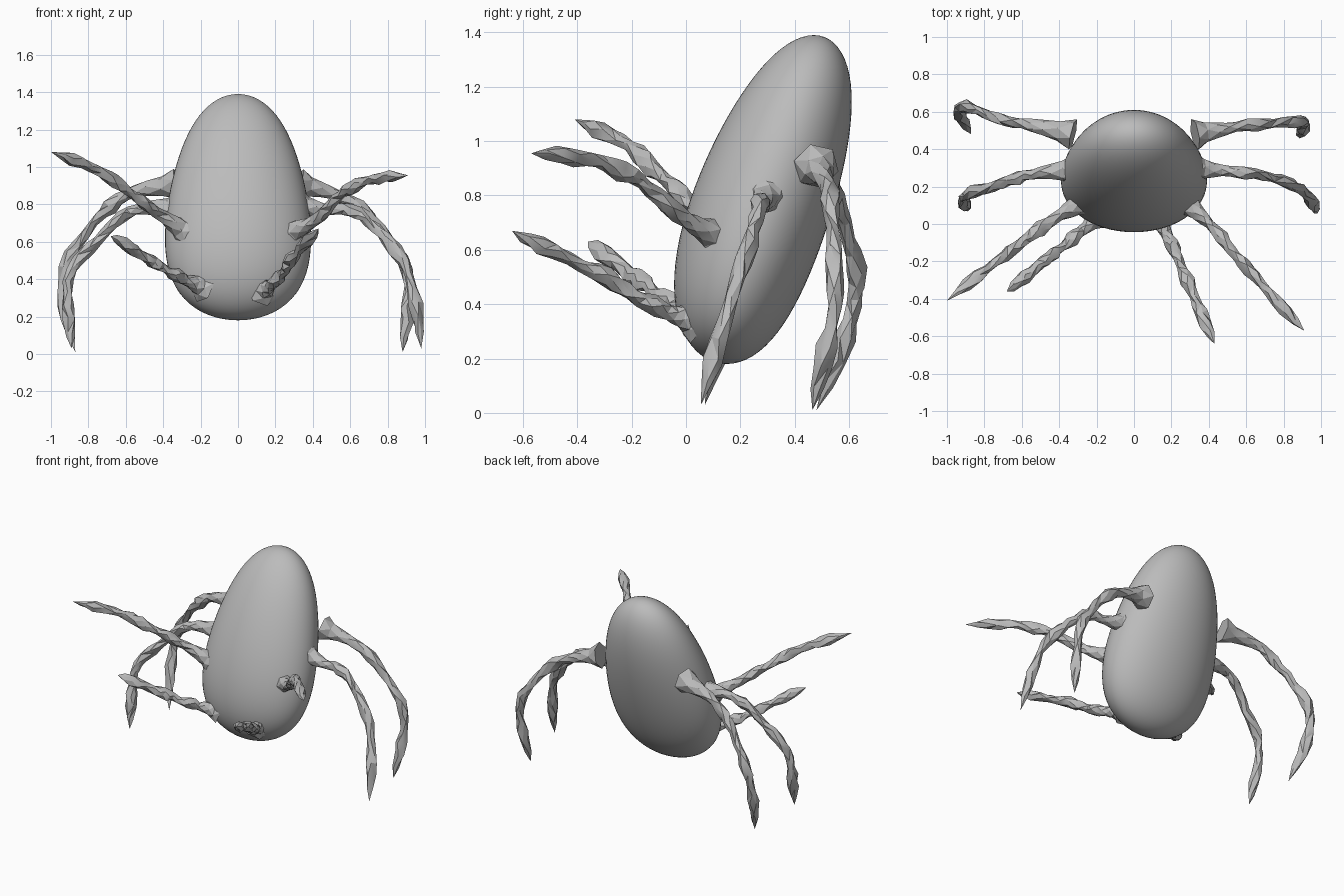
import bpy, bmesh, math, random
from mathutils import Vector

if "Cube" in bpy.data.objects:
    bpy.data.objects.remove(bpy.data.objects["Cube"])

random.seed(4)
grey = bpy.data.materials.new("plain grey")
grey.diffuse_color = (0.5, 0.5, 0.5, 1)
grey.use_nodes = True
grey.node_tree.nodes["Principled BSDF"].inputs["Base Color"].default_value = grey.diffuse_color


def finish(name, bm, angle):
    bmesh.ops.recalc_face_normals(bm, faces=bm.faces)
    me = bpy.data.meshes.new(name)
    bm.to_mesh(me)
    bm.free()
    me.materials.append(grey)
    ob = bpy.data.objects.new(name, me)
    bpy.context.collection.objects.link(ob)
    bpy.ops.object.select_all(action='DESELECT')
    ob.select_set(True)
    bpy.context.view_layer.objects.active = ob
    bpy.ops.object.shade_smooth_by_angle(angle=math.radians(angle))


def loft(bm, rings, start, end):
    """Skin a list of rings and close both ends with a point."""
    loops = [[bm.verts.new(p) for p in r] for r in rings]
    n = len(loops[0])
    for a, b in zip(loops, loops[1:]):
        for i in range(n):
            bm.faces.new((a[i], a[(i + 1) % n], b[(i + 1) % n], b[i]))
    for loop, point in ((loops[0], start), (loops[-1], end)):
        v = bm.verts.new(point)
        for i in range(n):
            bm.faces.new((loop[i], loop[(i + 1) % n], v))


# Body: leaning egg, broader near the bottom
def body_centre(s):
    return Vector((0, 0.31 + 0.16 * s - 0.027 * (1 - s * s) * (1 - s), 0.785 + 0.605 * s))


rings = []
for k in range(1, 40):
    th = -math.pi / 2 + math.pi * k / 40
    s, c = math.sin(th), math.cos(th)
    wide = c * (0.378 - 0.085 * s + 0.065 * s * s)
    deep = c * (0.267 - 0.018 * s + 0.02 * s * s)
    rings.append([body_centre(s) + Vector((wide * math.cos(a), deep * math.sin(a), 0))
                  for a in (math.tau * i / 56 for i in range(56))])
bm = bmesh.new()
loft(bm, rings, body_centre(-1), body_centre(1))
finish("body", bm, 60)


# Limbs: knobbly tubes along a curve, flared where they leave the body
def along(pts, t):
    """Smooth curve through the points, t from 0 to 1."""
    f = t * (len(pts) - 1)
    i = min(int(f), len(pts) - 2)
    u = f - i
    p1, p2 = pts[i], pts[i + 1]
    p0 = pts[i - 1] if i else 2 * p1 - p2
    p3 = pts[i + 2] if i + 2 < len(pts) else 2 * p2 - p1
    return 0.5 * (2 * p1 + (p2 - p0) * u + (2 * p0 - 5 * p1 + 4 * p2 - p3) * u * u
                  + (3 * p1 - p0 - 3 * p2 + p3) * u ** 3)


def limb(name, path, steps=18, sides=6):
    pts = [Vector(p) for p in path]
    # bury the root a little inside the body
    pts[0] = pts[0] + (Vector((0, 0.28, pts[0].z - 0.02)) - pts[0]).normalized() * 0.04
    rings, side = [], None
    for k in range(steps):
        t = k / steps
        p = along(pts, t)
        tan = (along(pts, t + 0.02) - p).normalized()
        side = side or tan.orthogonal()
        side = (side - tan * side.dot(tan)).normalized()
        up = tan.cross(side)
        rough = min(1, max(0, (t - 0.08) * 6))
        r = 0.031 + 0.055 * math.exp(-t * 15) + 0.006 * math.sin(k * 1.3) * rough
        if t > 0.85:
            r *= 1 - (t - 0.85) * 3
        ring = []
        for i in range(sides):
            a = math.tau * (i + 0.5 * (k % 2)) / sides
            q = r * (1 + random.uniform(-0.24, 0.24) * rough)
            slip = random.uniform(-0.012, 0.012) * rough
            ring.append(p + (side * math.cos(a) + up * math.sin(a)) * q + tan * slip)
        rings.append(ring)
    bm = bmesh.new()
    loft(bm, rings, along(pts, 0), along(pts, 1))
    bmesh.ops.triangulate(bm, faces=bm.faces)
    finish(name, bm, 24)


limb("back_leg_left", [(-.36, .50, .91), (-.55, .53, .87), (-.68, .55, .79), (-.82, .60, .64),
                       (-.92, .625, .47), (-.93, .585, .27), (-.87, .48, .01)])
limb("back_leg_right", [(.36, .50, .91), (.50, .51, .86), (.65, .53, .78), (.80, .545, .62),
                        (.90, .55, .45), (.91, .52, .25), (.88, .465, .01)])
limb("middle_leg_left", [(-.36, .29, .78), (-.50, .275, .78), (-.62, .25, .74), (-.75, .20, .61),
                         (-.89, .16, .45), (-.91, .12, .25), (-.89, .07, .03)])
limb("middle_leg_right", [(.36, .30, .80), (.47, .285, .77), (.60, .275, .77), (.74, .245, .67),
                          (.88, .19, .50), (.95, .12, .27), (.98, .055, .03)])
limb("upper_arm_left", [(-.31, .10, .65), (-.45, .01, .77), (-.60, -.10, .88),
                        (-.76, -.22, .99), (-1.0, -.41, 1.08)])
limb("upper_arm_right", [(.31, .10, .65), (.42, -.02, .72), (.55, -.17, .85),
                         (.70, -.34, .93), (.91, -.57, .955)])
limb("lower_arm_left", [(-.21, .01, .36), (-.33, -.08, .42), (-.48, -.20, .51), (-.68, -.36, .63)])
limb("lower_arm_right", [(.15, .0, .34), (.21, -.13, .40), (.30, -.34, .52), (.43, -.64, .67)])
